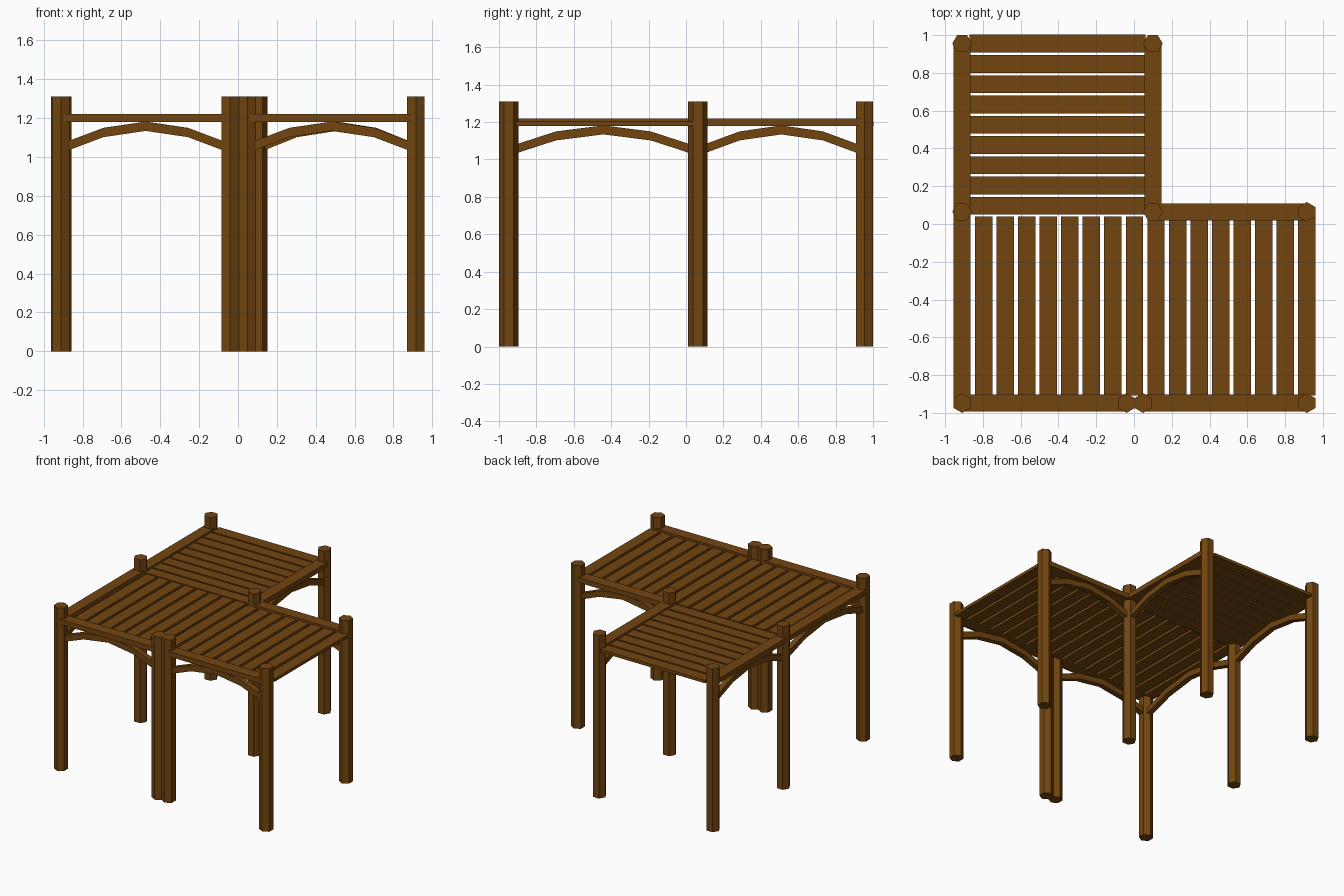
import bpy, bmesh, math
from mathutils import Vector

if "Cube" in bpy.data.objects:
    bpy.data.objects.remove(bpy.data.objects["Cube"])

wood = bpy.data.materials.new("brown wood")
wood.diffuse_color = (0.17, 0.06, 0.005, 1)
wood.use_nodes = True
wood.node_tree.nodes["Principled BSDF"].inputs["Base Color"].default_value = wood.diffuse_color


def finish(name, bm):
    bmesh.ops.recalc_face_normals(bm, faces=bm.faces)
    me = bpy.data.meshes.new(name)
    bm.to_mesh(me)
    bm.free()
    me.materials.append(wood)
    ob = bpy.data.objects.new(name, me)
    bpy.context.collection.objects.link(ob)
    return ob


def extrude_profile(name, pts, vec):
    bm = bmesh.new()
    f = bm.faces.new([bm.verts.new(p) for p in pts])
    r = bmesh.ops.extrude_face_region(bm, geom=[f], use_keep_orig=True)
    vs = [g for g in r["geom"] if isinstance(g, bmesh.types.BMVert)]
    bmesh.ops.translate(bm, verts=vs, vec=vec)
    return finish(name, bm)


def box(name, x0, x1, y0, y1, z0, z1):
    return extrude_profile(name, [(x0, y0, z0), (x1, y0, z0), (x1, y1, z0), (x0, y1, z0)],
                           (0, 0, z1 - z0))


def post(name, x, y, turn):
    # hexagonal post, turn is the direction of one corner
    pts = [(x + 0.052 * math.cos(turn + i * math.pi / 3),
            y + 0.052 * math.sin(turn + i * math.pi / 3), 0) for i in range(6)]
    extrude_profile(name, pts, (0, 0, 1.31))


def side(name, a, b):
    # top rail and segmented arch between two post centres
    a, b = Vector((*a, 0)), Vector((*b, 0))
    d = (b - a).normalized()
    n = Vector((-d.y, d.x, 0))
    up = Vector((0, 0, 1))
    w = n * 0.045
    extrude_profile(name + "_rail", [a - w + up * 1.18, b - w + up * 1.18,
                                     b + w + up * 1.18, a + w + up * 1.18], (0, 0, 0.04))
    tops = [1.068, 1.15, 1.182, 1.15, 1.068]
    h = n * 0.022
    upper = [a.lerp(b, i / 4) - h + up * z for i, z in enumerate(tops)]
    lower = [p - up * 0.048 for p in reversed(upper)]
    extrude_profile(name + "_arch", upper + lower, h * 2)


XL, XM, XR = -0.91, 0.10, 0.915
YF, YM, YB = -0.948, 0.064, 0.955
X1, X2 = -0.04, 0.048          # pair of posts in the middle of the front

# posts: front wing has corners along y, back wing has corners along x
for i, (x, y) in enumerate([(XL, YF), (X1, YF), (X2, YF), (XR, YF), (XR, YM)]):
    post(f"front_post_{i + 1}", x, y, math.pi / 2)
for i, (x, y) in enumerate([(XL, YM), (XM, YM), (XL, YB), (XM, YB)]):
    post(f"back_post_{i + 1}", x, y, 0)

# rails with arches
side("front_left", (XL, YF), (X1, YF))
side("front_right", (X2, YF), (XR, YF))
side("left_front", (XL, YF), (XL, YM))
side("left_back", (XL, YM), (XL, YB))
side("inner_front", (XM, YM), (XR, YM))
side("inner_back", (XM, YM), (XM, YB))

# roof slats, lower than the rails
Z0, Z1 = 1.18, 1.204
for i in range(1, 17):
    x = XL + (XR - XL) * i / 16
    box(f"front_slat_{i}", x - 0.046, x + 0.046, YF + 0.04, 0.04, Z0, Z1)
for i in range(9):
    y = YB - 0.1073 * i
    box(f"back_slat_{i + 1}", XL + 0.04, XM - 0.04, y - 0.047, y + 0.047, Z0, Z1)
